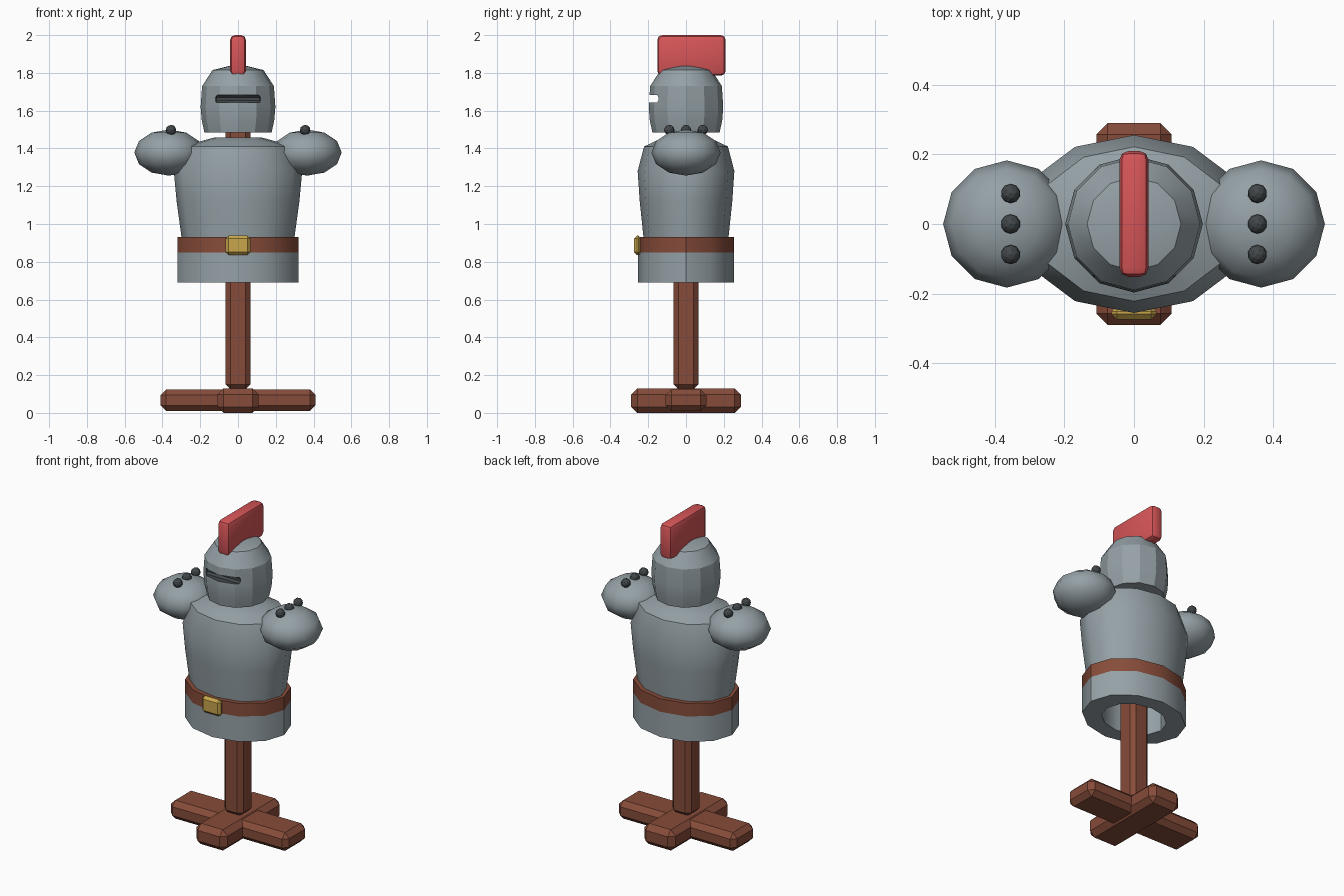
import bpy, bmesh, math
from mathutils import Matrix, Vector

if "Cube" in bpy.data.objects:
    bpy.data.objects.remove(bpy.data.objects["Cube"])


def material(name, r, g, b):
    m = bpy.data.materials.new(name)
    m.diffuse_color = (r, g, b, 1)
    m.use_nodes = True
    m.node_tree.nodes["Principled BSDF"].inputs["Base Color"].default_value = m.diffuse_color
    return m


STEEL = material("steel grey", 0.30, 0.355, 0.38)
WOOD = material("wood brown", 0.24, 0.072, 0.042)
RED = material("plume red", 0.68, 0.092, 0.098)
GOLD = material("buckle gold", 0.58, 0.38, 0.07)
DARK = material("dark iron", 0.055, 0.063, 0.067)


def finish(bm, name, mats, smooth=None):
    bmesh.ops.recalc_face_normals(bm, faces=bm.faces[:])
    me = bpy.data.meshes.new(name)
    bm.to_mesh(me)
    bm.free()
    for m in mats:
        me.materials.append(m)
    ob = bpy.data.objects.new(name, me)
    bpy.context.collection.objects.link(ob)
    if smooth:
        smooth_by_angle(me, smooth)
    return ob


def smooth_by_angle(me, degrees):
    me.polygons.foreach_set("use_smooth", [True] * len(me.polygons))
    me.set_sharp_from_angle(angle=math.radians(degrees))


def block(name, lo, hi, mat, bevel, segments=1, smooth=None):
    """Box between two corners with bevelled edges."""
    lo, hi = Vector(lo), Vector(hi)
    bm = bmesh.new()
    bmesh.ops.create_cube(bm, size=1, matrix=Matrix.Translation((lo + hi) / 2)
                          @ Matrix.Diagonal((*(hi - lo), 1)))
    bmesh.ops.bevel(bm, geom=bm.edges[:], offset=bevel, segments=segments,
                    profile=0.5, affect='EDGES')
    return finish(bm, name, [mat], smooth)


def lathe(name, profile, mats, smooth, sides=12, centre=(0, 0), paint=None):
    """Elliptical turned shape from (rx, ry, z) rings; zero radius is a pole."""
    bm = bmesh.new()
    rings = []
    for rx, ry, z in profile:
        if rx == 0:
            rings.append([bm.verts.new((*centre, z))] * sides)
            continue
        rings.append([bm.verts.new((centre[0] + rx * math.cos(a),
                                    centre[1] + ry * math.sin(a), z))
                      for a in (2 * math.pi * i / sides for i in range(sides))])
    for a, b in zip(rings, rings[1:]):
        for i in range(sides):
            j = (i + 1) % sides
            f = bm.faces.new(list(dict.fromkeys((a[i], a[j], b[j], b[i]))))
            if paint:
                f.material_index = paint(f.calc_center_median())
    return finish(bm, name, mats, smooth)


# Wooden stand: crossed feet and post
block("foot_beam_side", (-0.41, -0.108, 0.01), (0.41, 0.108, 0.125), WOOD, 0.03)
block("foot_beam_front", (-0.108, -0.29, 0), (0.108, 0.29, 0.13), WOOD, 0.032)
block("post", (-0.065, -0.065, 0.125), (0.065, 0.065, 1.56), WOOD, 0.025)

# Hollow skirt with painted belt band
lathe("skirt_and_belt",
      [(0, 0, 1.0), (0.20, 0.16, 1.0), (0.20, 0.16, 0.69), (0.32, 0.255, 0.69),
       (0.32, 0.255, 0.848), (0.32, 0.255, 0.93), (0.285, 0.21, 0.93)],
      [STEEL, WOOD], 35,
      paint=lambda c: 1 if 0.86 < c.z < 0.94 else 0)

# Breastplate
lathe("breastplate",
      [(0.295, 0.222, 0.90), (0.325, 0.245, 1.12), (0.34, 0.256, 1.28),
       (0.29, 0.222, 1.41), (0.21, 0.17, 1.435), (0.125, 0.12, 1.458),
       (0, 0, 1.46)], [STEEL], 40)

# Belt buckle
block("buckle", (-0.065, -0.275, 0.835), (0.065, -0.235, 0.938), GOLD, 0.016)

# Helmet with a cut eye slit
helmet = lathe("helmet",
               [(0, 0, 1.485), (0.178, 0.178, 1.485), (0.192, 0.192, 1.55),
                (0.198, 0.197, 1.62), (0.19, 0.19, 1.73), (0.135, 0.135, 1.815),
                (0, 0, 1.848)], [STEEL, DARK], None)
cutter = block("slit_cutter", (-0.126, -0.3, 1.642), (0.126, -0.14, 1.682),
               DARK, 0.012)
cutter.hide_render = True
cut = helmet.modifiers.new("eye_slit", 'BOOLEAN')
cut.operation = 'DIFFERENCE'
cut.object = cutter
cut.solver = 'EXACT'
cut.material_mode = 'TRANSFER'
bpy.context.view_layer.objects.active = helmet
bpy.ops.object.modifier_apply(modifier=cut.name)
bpy.data.objects.remove(cutter)
smooth_by_angle(helmet.data, 28)

# Plume crest
block("plume", (-0.042, -0.152, 1.785), (0.042, 0.21, 2.0), RED, 0.026, 2, 30)

# Shoulder guards with three rivets each
for side, label in ((-1, "left"), (1, "right")):
    x = side * 0.355
    dome = []
    for k in range(-3, 4):
        a = math.radians(30 * k)
        r = 0 if abs(k) == 3 else 0.183 * math.cos(a)
        dome.append((r, r, 1.378 + 0.122 * math.sin(a)))
    lathe(f"{label}_shoulder", dome, [STEEL], 50, centre=(side * 0.366, 0))
    for n, y in enumerate((-0.088, 0, 0.088)):
        bm = bmesh.new()
        bmesh.ops.create_icosphere(bm, subdivisions=2, radius=0.028,
                                   matrix=Matrix.Translation((x, y, 1.497)))
        finish(bm, f"{label}_rivet_{n + 1}", [DARK])
